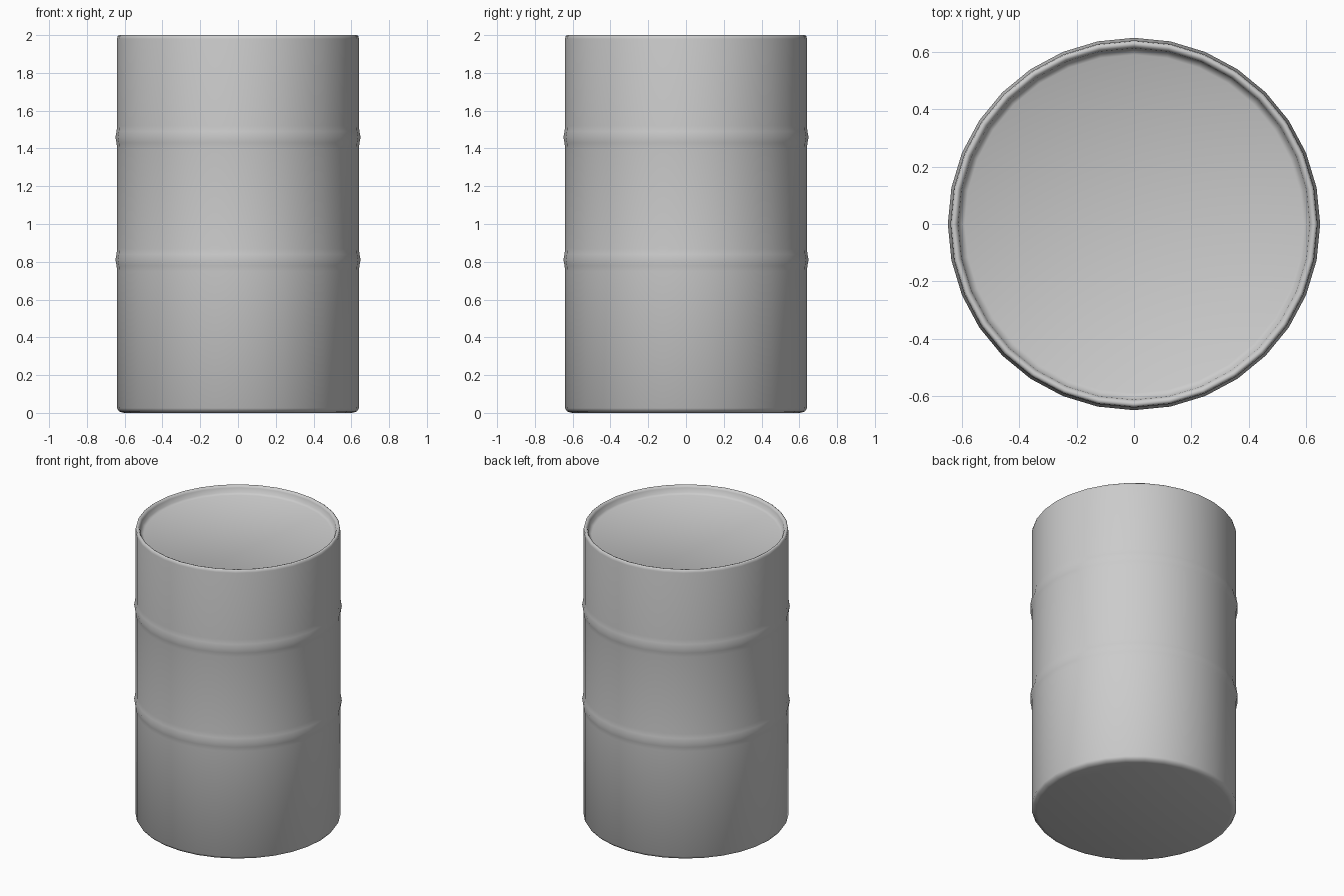
import bpy, bmesh, math

if "Cube" in bpy.data.objects:
    bpy.data.objects.remove(bpy.data.objects["Cube"])

SIDES = 32

# Drum half-profile (radius, height) from bottom rim to recessed lid
profile = [(0.605, 0.003), (0.63, 0.008), (0.641, 0.025)]
for z in (0.81, 1.46):  # two rolled hoops
    profile += [(0.64, z - 0.06), (0.643, z - 0.03), (0.649, z),
                (0.643, z + 0.03), (0.64, z + 0.06)]
profile += [(0.64, 1.98), (0.637, 1.995), (0.63, 2.0), (0.62, 1.997),
            (0.613, 1.985), (0.608, 1.955), (0.59, 1.945)]

bm = bmesh.new()
rings = [[bm.verts.new((r * math.cos(2 * math.pi * i / SIDES),
                        r * math.sin(2 * math.pi * i / SIDES), z))
          for i in range(SIDES)] for r, z in profile]

# Wall, hoops and rim
for a, b in zip(rings, rings[1:]):
    for i in range(SIDES):
        j = (i + 1) % SIDES
        bm.faces.new((a[i], a[j], b[j], b[i]))

# Base and lid
bm.faces.new(rings[0][::-1])
bm.faces.new(rings[-1])
for v in rings[0]:
    v.co.z = 0.0

mesh = bpy.data.meshes.new("drum")
bm.to_mesh(mesh)
bm.free()
drum = bpy.data.objects.new("drum", mesh)
bpy.context.collection.objects.link(drum)
bpy.context.view_layer.objects.active = drum
drum.select_set(True)
bpy.ops.object.shade_smooth_by_angle(angle=math.radians(60))
